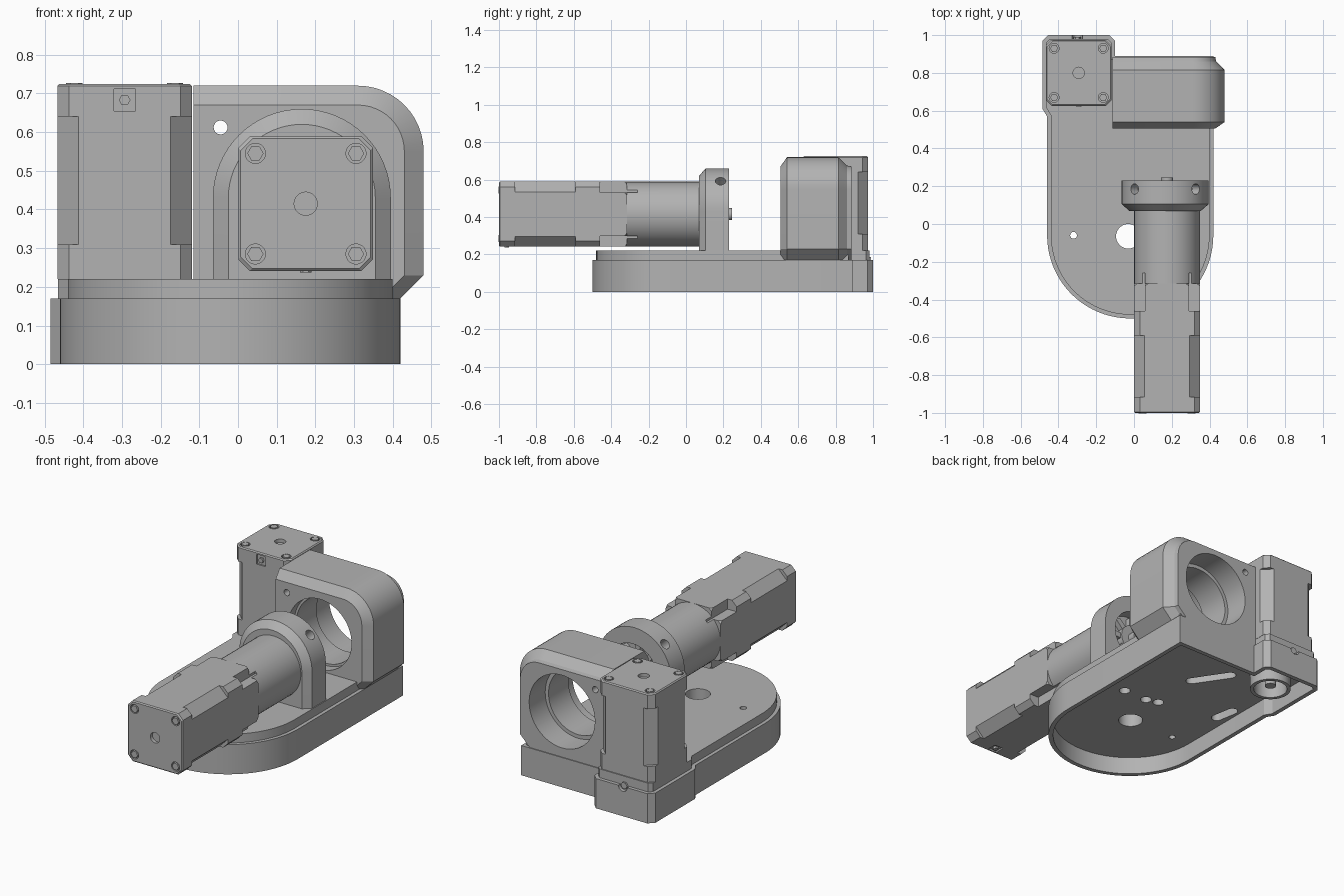
import bpy, bmesh, math
from mathutils import Matrix, Vector

cube = bpy.data.objects.get("Cube")
if cube:
    bpy.data.objects.remove(cube)

grey = bpy.data.materials.new("machined_grey")
grey.use_nodes = True
COLOUR = (0.45, 0.45, 0.45, 1)
grey.diffuse_color = COLOUR
grey.node_tree.nodes["Principled BSDF"].inputs["Base Color"].default_value = COLOUR

UP = Matrix.Identity(4)
BACK = Matrix.Rotation(math.pi / 2, 4, 'X')   # local (u, v, h) -> world (u, -h, v)
parts = []


def loft(name, rings, m=UP, keep=True):
    """Skin a list of (outline, height) rings and cap both ends."""
    bm = bmesh.new()
    loops = [[bm.verts.new((x, y, h)) for x, y in pts] for pts, h in rings]
    n = len(loops[0])
    for a, b in zip(loops, loops[1:]):
        for i in range(n):
            bm.faces.new((a[i], a[(i + 1) % n], b[(i + 1) % n], b[i]))
    bm.faces.new(loops[0])
    bm.faces.new(loops[-1])
    bmesh.ops.recalc_face_normals(bm, faces=bm.faces)
    me = bpy.data.meshes.new(name)
    bm.to_mesh(me)
    bm.free()
    me.transform(m)
    me.materials.append(grey)
    ob = bpy.data.objects.new(name, me)
    bpy.context.collection.objects.link(ob)
    if keep:
        parts.append(ob)
    else:
        ob.hide_render = True
    return ob


def circle(x, y, r, n=48):
    return [(x + r * math.cos(2 * math.pi * i / n), y + r * math.sin(2 * math.pi * i / n)) for i in range(n)]


def arc(x, y, r, a0, a1, n):
    angles = [math.radians(a0 + (a1 - a0) * i / n) for i in range(n + 1)]
    return [(x + r * math.cos(a), y + r * math.sin(a)) for a in angles]


def rect(x0, x1, y0, y1):
    return [(x0, y0), (x1, y0), (x1, y1), (x0, y1)]


def slot(x, y, length, r, angle):
    half = length / 2 - r
    pts = arc(half, 0, r, -90, 90, 8) + arc(-half, 0, r, 90, 270, 8)
    c, s = math.cos(angle), math.sin(angle)
    return [(x + u * c - v * s, y + u * s + v * c) for u, v in pts]


def inset(pts, d):
    """Offset a counter-clockwise outline inwards."""
    out = []
    for i, p in enumerate(pts):
        a, b, c = Vector(pts[i - 1]), Vector(p), Vector(pts[(i + 1) % len(pts)])
        e, f = (b - a).normalized(), (c - b).normalized()
        n1, n2 = Vector((-e.y, e.x)), Vector((-f.y, f.x))
        out.append(tuple(b + (n1 + n2) * d / (1 + n1.dot(n2))))
    return out


def cut(ob, outline, h0, h1, m=UP):
    cutter = loft("cutter", [(outline, h0), (outline, h1)], m, keep=False)
    mod = ob.modifiers.new("cut", 'BOOLEAN')
    mod.operation, mod.solver, mod.object = 'DIFFERENCE', 'EXACT', cutter
    dg = bpy.context.evaluated_depsgraph_get()
    me = bpy.data.meshes.new_from_object(ob.evaluated_get(dg))
    ob.modifiers.clear()
    ob.data = me
    bpy.data.objects.remove(cutter)


# Base: rounded front, square back, lug under the upright motor
plan = arc(-0.02, -0.06, 0.44, 180, 360, 40) + [
    (0.42, 0.89), (-0.10, 0.89), (-0.10, 0.97), (-0.13, 1.0), (-0.455, 1.0),
    (-0.485, 0.97), (-0.485, 0.61), (-0.46, 0.57)]
step = inset(plan, 0.02)
base = loft("base_housing", [(plan, 0), (plan, 0.17), (step, 0.17), (step, 0.22)])
cut(base, inset(plan, 0.025), -0.1, 0.1)
cut(base, circle(-0.03, -0.065, 0.065), 0.05, 0.3)
cut(base, circle(-0.32, -0.06, 0.018, 16), 0.05, 0.3)
MX, MY = -0.293, 0.80
cut(base, circle(MX, MY, 0.09), 0.05, 0.2)
for x, y in ((0.2, 0.16), (0.05, 0.16), (-0.02, 0.18)):
    cut(base, circle(x, y, 0.03, 24), 0.05, 0.15)
cut(base, slot(-0.07, 0.565, 0.28, 0.03, math.radians(124)), 0.05, 0.15)
cut(base, slot(-0.38, 0.31, 0.17, 0.03, math.radians(100)), 0.05, 0.15)
boss = loft("bearing_boss", [(circle(MX, MY, 0.11), 0.01), (circle(MX, MY, 0.11), 0.11)])
cut(boss, circle(MX, MY, 0.09), -0.05, 0.2)
pin = circle(MX, MY, 0.03, 24)
loft("upright_motor_shaft", [(pin, 0.03), (pin, 0.21)])

# Back screw on the lug
cut(base, circle(-0.3, 0.17, 0.028, 24), -1.1, -0.98, BACK)
head = circle(-0.3, 0.17, 0.02, 6)
loft("back_screw", [(head, -0.99), (head, -0.97)], BACK)


# Motors: square bodies with deeper corner flats along the middle
def octagon(c, h=0.174):
    k = h - c
    return [(h, -k), (h, k), (k, h), (-k, h), (-h, k), (-h, -k), (-k, -h), (k, -h)]


def motor(name, m, length):
    rings = [(0, .03), (.09, .03), (.09, .055), (length - .085, .055), (length - .085, .03),
             (length - .006, .03)]
    body = loft(name + "_body", [(octagon(c), z) for z, c in rings] + [(octagon(.03, .168), length)], m)
    cut(body, circle(0, 0, 0.03, 24), length - 0.02, length + 0.1, m)
    for sx in (-1, 1):
        for sy in (-1, 1):
            x, y = sx * 0.13, sy * 0.13
            cut(body, circle(x, y, 0.026, 20), length - 0.015, length + 0.1, m)
            bolt = circle(x, y, 0.021, 6)
            loft(name + "_bolt", [(bolt, length - 0.02), (bolt, length + 0.002)], m)
    # cable socket on the side face
    side = m @ BACK
    z = length - 0.042
    cut(body, rect(-0.028, 0.028, z - 0.028, z + 0.028), 0.165, 0.25, side)
    plug = circle(0, z, 0.015, 6)
    loft(name + "_socket_pin", [(plug, 0.16), (plug, 0.178)], side)


front = Matrix.Translation((0.175, -0.5, 0.415)) @ BACK
motor("front_motor", front, 0.5)
motor("upright_motor", Matrix.Translation((MX, MY, 0.22)), 0.505)

# Gearbox with square adapter and corner screw pockets
adapter = loft("gearbox_adapter", [(octagon(.03), 0), (octagon(.03), -.15), (octagon(.075), -.185)], front)
barrel = loft("gearbox_barrel", [(circle(0, 0, .174), -.10), (circle(0, 0, .174), -.66)], front)
for sx in (-1, 1):
    for sy in (-1, 1):
        xs, ys = sorted((sx * .116, sx * .3)), sorted((sy * .116, sy * .3))
        for ob in (adapter, barrel):
            cut(ob, rect(*xs, *ys), -.24, -.04, front)

# Clamp bracket: arch with a chamfered front edge
AX, AZ = 0.165, 0.43


def arch(d):
    r = 0.23 - d
    return [(AX - r, 0.21), (AX + r, 0.21)] + arc(AX, AZ, r, 0, 180, 32)


bracket = loft("clamp_bracket", [(arch(0), -0.23), (arch(0), -0.105), (arch(0.04), -0.07)], BACK)
cut(bracket, circle(0.175, 0.415, 0.15), -0.3, -0.16, BACK)
for tilt in (-45, 45):
    spin = Matrix.Translation((AX, 0.185, AZ)) @ Matrix.Rotation(math.radians(tilt), 4, 'Y')
    cut(bracket, circle(0, 0, 0.028, 24), 0.175, 0.3, spin)
for r, y in ((0.08, 0.2), (0.032, 0.245)):
    disc = circle(0.175, 0.415, r, 32)
    loft("output_shaft", [(disc, -y), (disc, -0.15)], BACK)
for k in range(4):
    arm = slot(0.175, 0.415, 0.28, 0.016, math.radians(45 * k))
    loft("output_spoke", [(arm, -0.19), (arm, -0.15)], BACK)


# Bearing block: rounded outer corner, chamfered ends, stepped bore
def block(d):
    return [(-0.115, 0.14), (0.39 - d, 0.14), (0.48 - d, 0.23)] + \
        arc(0.31, 0.55, 0.17 - d, 0, 90, 12) + [(-0.115, 0.72 - d)]


carrier = loft("bearing_block", [(block(0.05), -0.885), (block(0.045), -0.86), (block(0), -0.815),
                                 (block(0), -0.54), (block(0.05), -0.505)], BACK)
cut(carrier, circle(0.165, 0.43, 0.187, 64), -1, 0, BACK)
cut(carrier, circle(0.165, 0.43, 0.208, 64), -1, -0.74, BACK)
cut(carrier, circle(0.165, 0.43, 0.2, 64), -0.56, -0.4, BACK)
cut(carrier, circle(-0.045, 0.612, 0.018, 20), -1, 0, BACK)

# Smooth curved faces, keep sharp edges
bpy.ops.object.select_all(action='DESELECT')
for ob in parts:
    ob.select_set(True)
bpy.context.view_layer.objects.active = parts[0]
bpy.ops.object.shade_smooth_by_angle(angle=math.radians(25))
